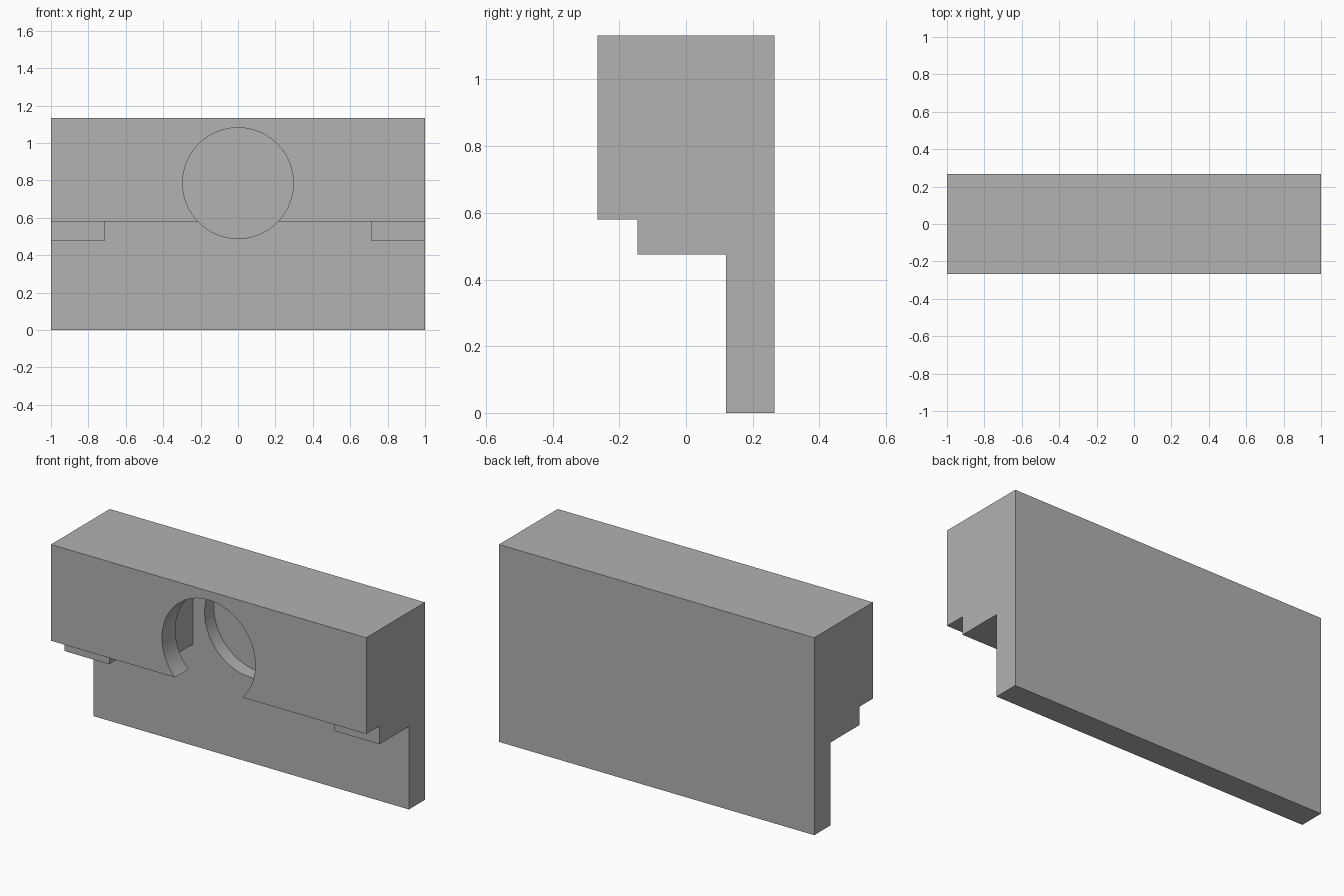
import bpy, bmesh, math
from mathutils import Matrix

default = bpy.data.objects.get("Cube")
if default:
    bpy.data.objects.remove(default, do_unlink=True)

grey = bpy.data.materials.new("plain grey")
grey.use_nodes = True
GREY = (0.445, 0.445, 0.445, 1)
grey.diffuse_color = GREY
grey.node_tree.nodes["Principled BSDF"].inputs["Base Color"].default_value = GREY

# Key levels shared by the parts
FRONT, BACK = -0.266, 0.266
STEP, PLATE = -0.145, 0.12
SHELF, PAD, TOP = 0.58, 0.475, 1.132


def add_object(name, bm):
    bmesh.ops.recalc_face_normals(bm, faces=bm.faces)
    mesh = bpy.data.meshes.new(name)
    bm.to_mesh(mesh)
    bm.free()
    mesh.materials.append(grey)
    obj = bpy.data.objects.new(name, mesh)
    bpy.context.collection.objects.link(obj)
    return obj


def box(name, x, y, z):
    bm = bmesh.new()
    bmesh.ops.create_cube(bm, size=1)
    for v in bm.verts:
        v.co = [lo + (c + 0.5) * (hi - lo) for c, (lo, hi) in zip(v.co, (x, y, z))]
    return add_object(name, bm)


def combine(body, tool, operation):
    tool.hide_render = True
    mod = body.modifiers.new(tool.name, "BOOLEAN")
    mod.operation = operation
    mod.solver = "EXACT"
    mod.object = tool
    bpy.context.view_layer.objects.active = body
    bpy.ops.object.modifier_apply(modifier=mod.name)
    bpy.data.objects.remove(tool, do_unlink=True)


# Body: thick upper block with a thin back plate hanging below it
profile = [(FRONT, SHELF), (PLATE, SHELF), (PLATE, 0), (BACK, 0), (BACK, TOP), (FRONT, TOP)]
bm = bmesh.new()
side = bm.faces.new([bm.verts.new((-1, y, z)) for y, z in profile])
grown = bmesh.ops.extrude_face_region(bm, geom=[side])["geom"]
bmesh.ops.translate(bm, vec=(2, 0, 0),
                    verts=[v for v in grown if isinstance(v, bmesh.types.BMVert)])
body = add_object("bracket_body", bm)

# Small pads under both ends
for name, x in (("right_pad", (-1, -0.715)), ("left_pad", (0.715, 1))):
    combine(body, box(name, x, (STEP, PLATE), (PAD, SHELF)), "UNION")

# Pocket behind the front wall, open underneath
combine(body, box("pocket_cutter", (-0.37, 0.37), (STEP, PLATE), (0.5, 1.08)), "DIFFERENCE")

# Round opening through the front wall, ending as a shallow recess in the plate
bm = bmesh.new()
start, end = FRONT - 0.1, PLATE + 0.083
place = Matrix.Translation((0, (start + end) / 2, 0.785)) @ Matrix.Rotation(math.pi / 2, 4, "X")
bmesh.ops.create_cone(bm, cap_ends=True, segments=96, radius1=0.296, radius2=0.296,
                      depth=end - start, matrix=place)
combine(body, add_object("round_cutter", bm), "DIFFERENCE")

# Smooth the round walls, keep the corners sharp
body.select_set(True)
bpy.context.view_layer.objects.active = body
bpy.ops.object.shade_smooth_by_angle(angle=math.radians(30))
